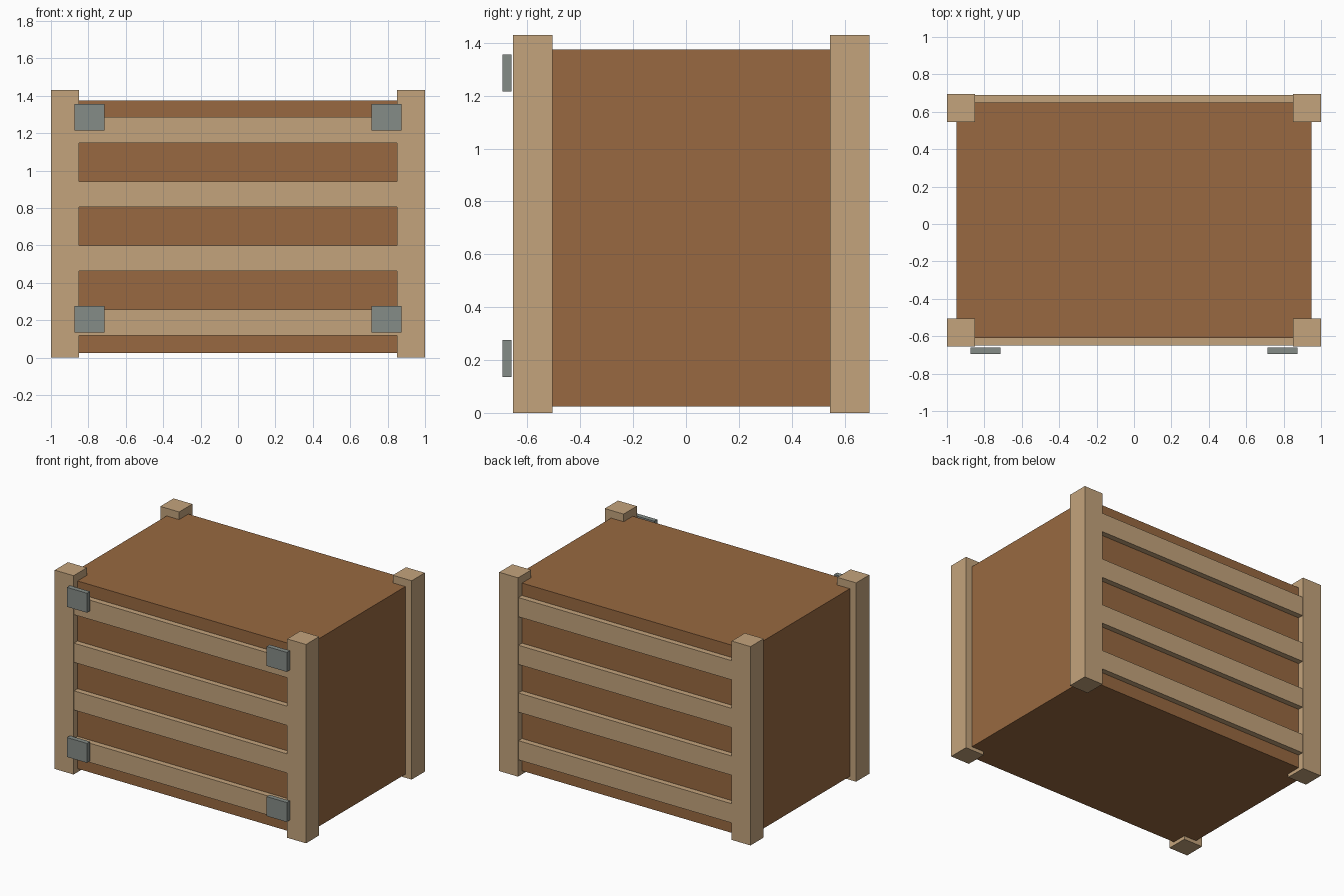
import bpy

if "Cube" in bpy.data.objects:
    bpy.data.objects.remove(bpy.data.objects["Cube"], do_unlink=True)


def material(name, color):
    mat = bpy.data.materials.new(name)
    mat.use_nodes = True
    mat.diffuse_color = (*color, 1)
    mat.node_tree.nodes["Principled BSDF"].inputs["Base Color"].default_value = (*color, 1)
    return mat


dark_wood = material("dark wood", (0.314, 0.141, 0.052))
light_wood = material("light wood", (0.552, 0.371, 0.202))
metal = material("grey metal", (0.235, 0.262, 0.245))


def box(name, center, size, mat):
    bpy.ops.mesh.primitive_cube_add(size=1, location=center)
    obj = bpy.context.object
    obj.name = name
    obj.scale = size
    bpy.ops.object.transform_apply(location=False, rotation=False, scale=True)
    obj.data.materials.append(mat)
    return obj


MID_Y = 0.02      # crate centre, shifted back by the front plates
MID_Z = 0.70

# Crate body
box("crate_body", (0, MID_Y, MID_Z), (1.9, 1.26, 1.35), dark_wood)

# Corner posts
for x, side in ((-1, "right"), (1, "left")):
    for y, end in ((-1, "front"), (1, "back")):
        box(f"{end}_{side}_post", (x * 0.925, MID_Y + y * 0.6, 0.715),
            (0.15, 0.15, 1.43), light_wood)

# Horizontal slats on front and back
for y, end in ((-1, "front"), (1, "back")):
    for i in range(4):
        box(f"{end}_slat_{i + 1}", (0, MID_Y + y * 0.635, 0.188 + i * 0.343),
            (1.72, 0.07, 0.138), light_wood)

# Metal corner plates, standing just off the front
for x, side in ((-1, "right"), (1, "left")):
    for z, level in ((-1, "lower"), (1, "upper")):
        box(f"{level}_{side}_plate", (x * 0.795, -0.678, 0.745 + z * 0.54),
            (0.16, 0.034, 0.14), metal)
